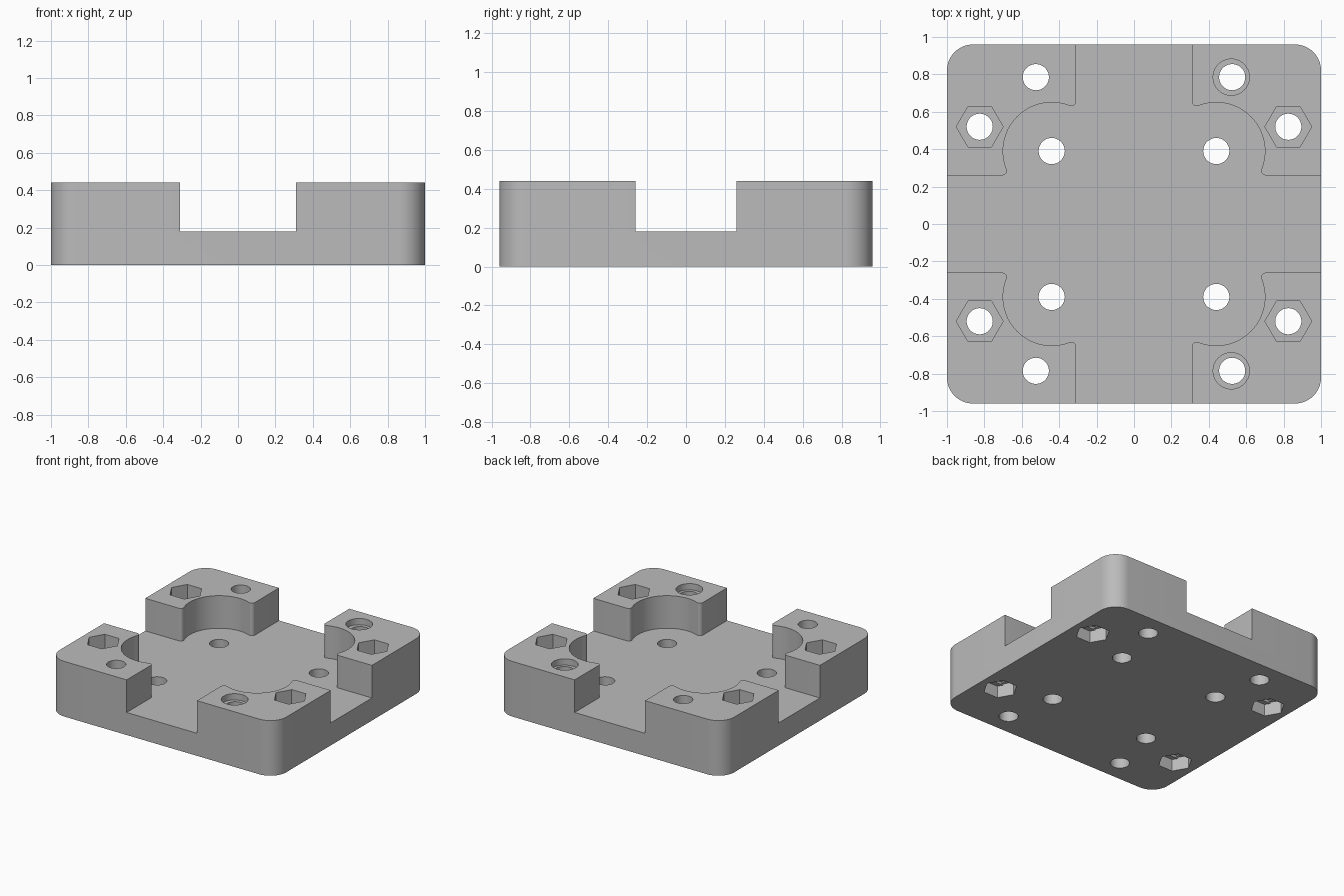
import bpy
import bmesh
from math import cos, sin, pi, radians, sqrt, atan2, degrees

if "Cube" in bpy.data.objects:
    bpy.data.objects.remove(bpy.data.objects["Cube"])

HALF_X, HALF_Y, HEIGHT, FLOOR = 1.0, 0.96, 0.44, 0.18
HOLE_R, HEX_R = 0.07, 0.125
SIGNS = [(sx, sy) for sx in (-1, 1) for sy in (-1, 1)]


def arc(cx, cy, r, a0, a1, n):
    """Points along an arc, angles in degrees."""
    angles = [radians(a0 + (a1 - a0) * i / n) for i in range(n + 1)]
    return [(cx + r * cos(a), cy + r * sin(a)) for a in angles]


def polygon(r, n):
    return arc(0, 0, r, 0, 360, n)[:-1]


def prism(name, outline, z0, z1, spots=((0, 0),)):
    """Extrude an outline from z0 to z1 at every spot, as one object."""
    bm = bmesh.new()
    for ox, oy in spots:
        face = bm.faces.new([bm.verts.new((x + ox, y + oy, z0)) for x, y in outline])
        top = bmesh.ops.extrude_face_region(bm, geom=[face])["geom"]
        for v in top:
            if isinstance(v, bmesh.types.BMVert):
                v.co.z = z1
    bmesh.ops.recalc_face_normals(bm, faces=bm.faces)
    mesh = bpy.data.meshes.new(name)
    bm.to_mesh(mesh)
    bm.free()
    obj = bpy.data.objects.new(name, mesh)
    bpy.context.collection.objects.link(obj)
    return obj


def cut(body, cutter):
    """Subtract the cutter from the body, then discard it."""
    cutter.hide_render = True
    bpy.context.view_layer.objects.active = body
    mod = body.modifiers.new("cut", "BOOLEAN")
    mod.operation, mod.solver, mod.object = "DIFFERENCE", "EXACT", cutter
    bpy.ops.object.modifier_apply(modifier=mod.name)
    bpy.data.objects.remove(cutter)


def mirrored(x, y):
    return [(sx * x, sy * y) for sx, sy in SIGNS]


# Block with rounded vertical corners
R = 0.14
outline = []
for sx, sy, start in ((1, 1, 0), (-1, 1, 90), (-1, -1, 180), (1, -1, 270)):
    outline += arc(sx * (HALF_X - R), sy * (HALF_Y - R), R, start, start + 90, 14)
body = prism("mounting_block", outline, 0, HEIGHT)

# Cross channel with round bays and filleted lips
CX, CY, BAY, LIP = 0.44, 0.39, 0.26, 0.025
SIDE = 0.13 - LIP
reach = sqrt((BAY + LIP) ** 2 - SIDE ** 2)
tilt = degrees(atan2(SIDE, reach))
quarter = [(CX - 0.13, 1.3)]
quarter += arc(CX - SIDE, CY + reach, LIP, 180, 270 + tilt, 8)
quarter += arc(CX, CY, BAY, 90 + tilt, -tilt, 36)[1:-1]
quarter += arc(CX + reach, CY - SIDE, LIP, 180 - tilt, 270, 8)
quarter += [(1.3, CY - 0.13)]
channel = list(quarter)
channel += [(x, -y) for x, y in reversed(quarter)]
channel += [(-x, -y) for x, y in quarter]
channel += [(-x, y) for x, y in reversed(quarter)]
cut(body, prism("channel_cutter", channel, FLOOR, 0.7))

# Nut pockets above and below, with stepped layers over the lower ones
nuts = mirrored(0.825, 0.52)
hexagon = polygon(HEX_R, 6)
clip = HEX_R - HOLE_R / sqrt(3)
slot = [(HEX_R, 0), (clip, HOLE_R), (-clip, HOLE_R),
        (-HEX_R, 0), (-clip, -HOLE_R), (clip, -HOLE_R)]
square = [(sx * HOLE_R, sy * HOLE_R) for sx, sy in ((1, 1), (-1, 1), (-1, -1), (1, -1))]
cut(body, prism("top_nut_cutter", hexagon, 0.24, 0.6, nuts))
cut(body, prism("square_step_cutter", square, -0.1, 0.115, nuts))
cut(body, prism("slot_step_cutter", slot, -0.1, 0.105, nuts))
cut(body, prism("bottom_nut_cutter", hexagon, -0.1, 0.095, nuts))

# Counterbores on the left pair of corner holes
cut(body, prism("counterbore_cutter", polygon(0.097, 40), HEIGHT - 0.05, 0.6,
                [(0.52, 0.785), (0.52, -0.785)]))

# Through holes
holes = nuts + mirrored(0.44, 0.39) + mirrored(0.525, 0.785)
cut(body, prism("hole_cutter", polygon(HOLE_R, 36), -0.2, 0.7, holes))

# Single grey material
grey = bpy.data.materials.new("plain_grey")
grey.use_nodes = True
color = (0.5, 0.5, 0.5, 1)
grey.diffuse_color = color
grey.node_tree.nodes["Principled BSDF"].inputs["Base Color"].default_value = color
body.data.materials.clear()
body.data.materials.append(grey)

# Smooth curved walls, crisp edges
bpy.ops.object.select_all(action="DESELECT")
body.select_set(True)
bpy.context.view_layer.objects.active = body
bpy.ops.object.shade_smooth_by_angle(angle=radians(30))
